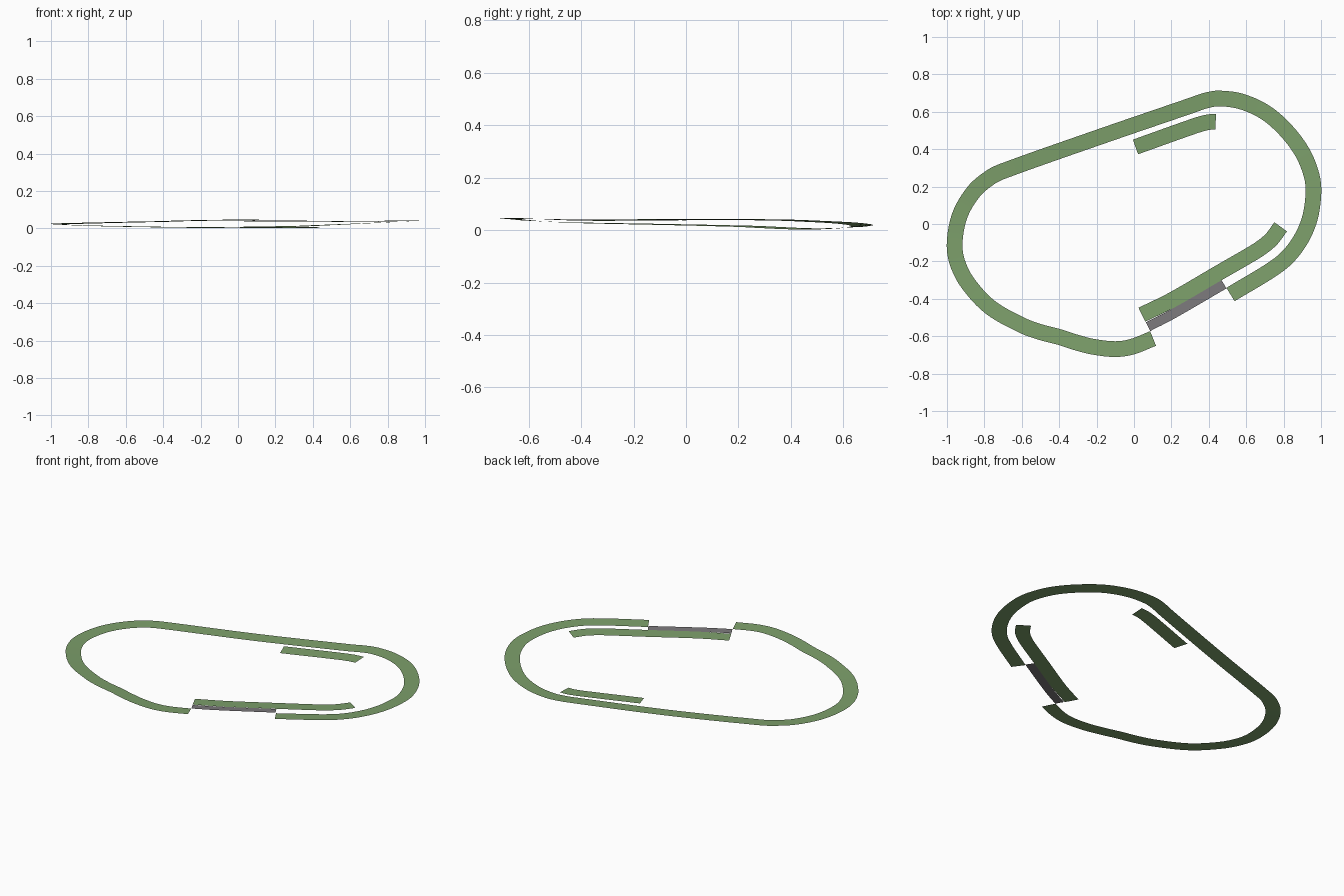
import bpy
from mathutils import Vector

cube = bpy.data.objects.get("Cube")
if cube:
    bpy.data.objects.remove(cube, do_unlink=True)


def make_material(name, colour):
    material = bpy.data.materials.new(name)
    material.use_nodes = True
    material.diffuse_color = (*colour, 1)
    shader = next(n for n in material.node_tree.nodes if n.type == "BSDF_PRINCIPLED")
    shader.inputs["Base Color"].default_value = (*colour, 1)
    return material


grass = make_material("grass green", (0.205, 0.35, 0.147))
asphalt = make_material("asphalt grey", (0.2, 0.19, 0.2))


def smooth_path(points, steps):
    """Sample a spline through the points; return positions and headings."""
    pts = [Vector(p) for p in points]
    pts = [2 * pts[0] - pts[1]] + pts + [2 * pts[-1] - pts[-2]]
    samples = []
    for i in range(1, len(pts) - 2):
        a, b, c, d = pts[i - 1:i + 3]
        # Tangents scaled by chord length keep uneven spacing free of wiggles
        chord = (c - b).length
        start = (c - a) * chord / ((b - a).length + chord)
        end = (d - b) * chord / ((d - c).length + chord)
        last = i == len(pts) - 3
        for k in range(steps + int(last)):
            t = k / steps
            cubed, square = t ** 3, t ** 2
            position = (b * (2 * cubed - 3 * square + 1) + start * (cubed - 2 * square + t)
                        + c * (3 * square - 2 * cubed) + end * (cubed - square))
            samples.append(position)
    headings = []
    for i in range(len(samples)):
        headings.append(samples[min(i + 1, len(samples) - 1)] - samples[max(i - 1, 0)])
    return samples, headings


def ribbon(name, points, width, bank, material, steps=6):
    """Flat strip along a path; its left edge is raised by the bank."""
    samples, headings = smooth_path(points, steps)
    verts, faces = [], []
    for position, heading in zip(samples, headings):
        side = Vector((-heading.y, heading.x, 0)).normalized() * width / 2
        side.z = bank / 2
        verts += [position + side, position - side]
    for i in range(0, len(verts) - 2, 2):
        faces.append((i, i + 1, i + 3, i + 2))
    # Faces run clockwise along the path, so left-right-next order points up
    mesh = bpy.data.meshes.new(name)
    mesh.from_pydata(verts, [], faces)
    mesh.materials.append(material)
    mesh.shade_smooth()
    obj = bpy.data.objects.new(name, mesh)
    bpy.context.collection.objects.link(obj)


# Outer verge, clockwise from the front gap, outer edge raised
ribbon("outer_verge", [
    (.102, -.612, .045), (-.01, -.656, .045), (-.1, -.669, .044), (-.22, -.656, .042),
    (-.31, -.633, .04), (-.4, -.604, .037), (-.5, -.578, .035), (-.6, -.541, .033),
    (-.77, -.444, .029), (-.89, -.314, .026), (-.945, -.204, .024), (-.959, -.1, .022),
    (-.931, .047, .019), (-.857, .173, .016), (-.77, .248, .014), (-.7, .283, .012),
    (-.2, .46, .005), (.31, .635, .011), (.38, .659, .014), (.45, .671, .017),
    (.57, .656, .022), (.7, .598, .028), (.81, .503, .033), (.9, .383, .038),
    (.95, .258, .04), (.959, .158, .041), (.935, .013, .041), (.87, -.117, .04),
    (.775, -.217, .039), (.516, -.377, .037),
], .084, .004, grass)

# Inner verge along the front lane
ribbon("front_inner_verge", [
    (.042, -.485, .039), (.2, -.408, .039), (.45, -.263, .038), (.62, -.165, .038),
    (.68, -.127, .038), (.735, -.081, .038), (.784, -.015, .037),
], .083, -.003, grass)

# Grey lane between the verges
ribbon("front_lane", [
    (.075, -.549, .042), (.2, -.485, .041), (.481, -.322, .039),
], .052, -.002, asphalt)

# Inner verge along the back straight
ribbon("back_inner_verge", [
    (.008, .412, .004), (.32, .523, .005), (.385, .542, .005), (.415, .546, .005),
    (.437, .546, .006),
], .083, .004, grass)
